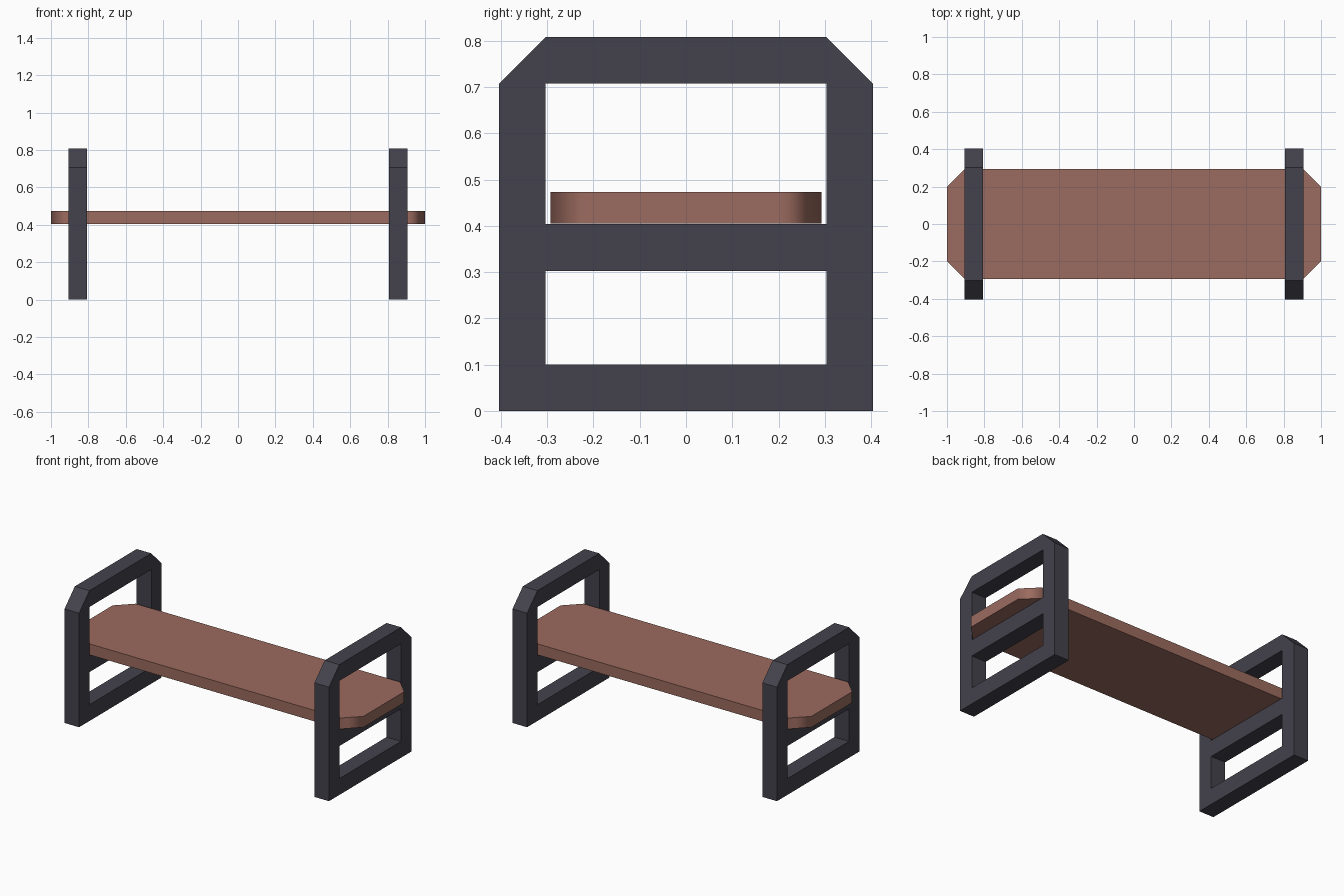
import bpy, bmesh, math

if "Cube" in bpy.data.objects:
    bpy.data.objects.remove(bpy.data.objects["Cube"])


def material(name, color):
    mat = bpy.data.materials.new(name)
    mat.diffuse_color = (*color, 1)
    mat.use_nodes = True
    mat.node_tree.nodes["Principled BSDF"].inputs["Base Color"].default_value = mat.diffuse_color
    return mat


def add_object(name, bm, mat):
    bmesh.ops.recalc_face_normals(bm, faces=bm.faces)
    mesh = bpy.data.meshes.new(name)
    bm.to_mesh(mesh)
    bm.free()
    mesh.materials.append(mat)
    obj = bpy.data.objects.new(name, mesh)
    bpy.context.collection.objects.link(obj)
    return obj


def extrude_faces(bm, offset):
    result = bmesh.ops.extrude_face_region(bm, geom=bm.faces[:], use_keep_orig=True)
    verts = [g for g in result["geom"] if isinstance(g, bmesh.types.BMVert)]
    bmesh.ops.translate(bm, verts=verts, vec=offset)


metal = material("dark_frame", (0.057, 0.054, 0.073))
wood = material("seat_wood", (0.33, 0.147, 0.115))

# End frames: grid of cells with two openings and clipped top corners
THICK, CENTRE = 0.1, 0.857
ys = [-0.404, -0.303, 0.303, 0.404]
zs = [0, 0.101, 0.303, 0.404, 0.707, 0.808]


def make_frame(name, x):
    bm = bmesh.new()
    v = [[bm.verts.new((x - THICK / 2, y, z)) for z in zs] for y in ys]
    for i in range(3):
        for j in range(5):
            if i == 1 and j in (1, 3):
                continue
            cell = [v[i][j], v[i + 1][j], v[i + 1][j + 1], v[i][j + 1]]
            if j == 4 and i != 1:
                cell.remove(v[0][5] if i == 0 else v[3][5])
            bm.faces.new(cell)
    bmesh.ops.delete(bm, geom=[p for p in bm.verts if not p.link_faces], context="VERTS")
    extrude_faces(bm, (THICK, 0, 0))
    return add_object(name, bm, metal)


make_frame("left_end_frame", -CENTRE)
make_frame("right_end_frame", CENTRE)

# Seat board: rectangle with clipped corners, softly shaded around the rim
L, W, CUT = 1.0, 0.293, 0.093
quarter = [(L, W - CUT), (L - CUT, W)]
outline = (quarter + [(-x, y) for x, y in quarter[::-1]]
           + [(-x, -y) for x, y in quarter] + [(x, -y) for x, y in quarter[::-1]])
bm = bmesh.new()
bm.faces.new([bm.verts.new((x, y, 0.405)) for x, y in outline])
extrude_faces(bm, (0, 0, 0.068))
seat = add_object("seat_board", bm, wood)
bpy.context.view_layer.objects.active = seat
seat.select_set(True)
bpy.ops.object.shade_smooth_by_angle(angle=math.radians(60))
normals = seat.modifiers.new("rim_shading", "WEIGHTED_NORMAL")
normals.weight = 100
normals.keep_sharp = True
